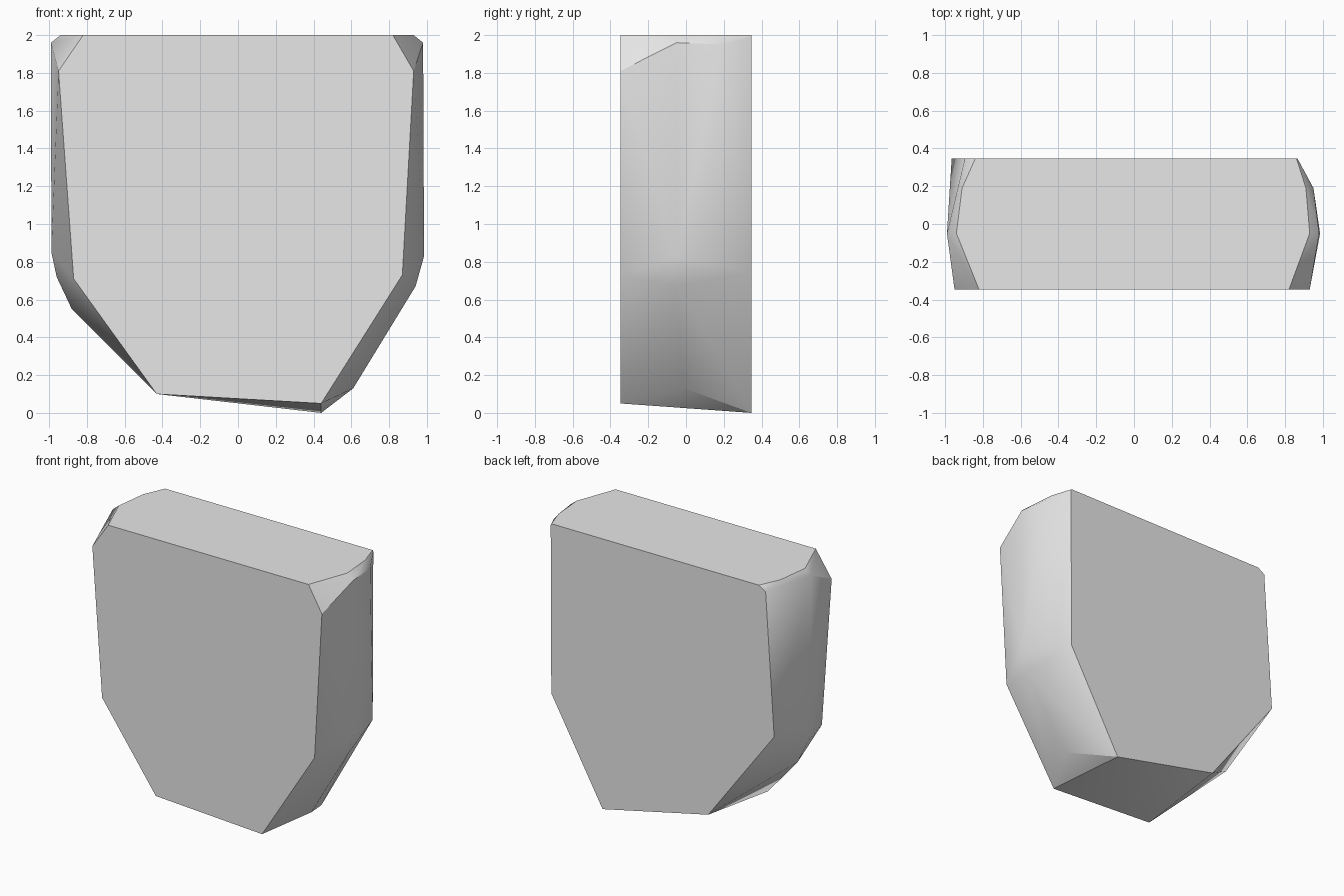
import bpy, bmesh, math

cube = bpy.data.objects.get("Cube")
if cube:
    bpy.data.objects.remove(cube, do_unlink=True)

# One grey stone material
stone = bpy.data.materials.new("stone_grey")
stone.use_nodes = True
grey = (0.8, 0.8, 0.8, 1)
stone.diffuse_color = grey
stone.node_tree.nodes["Principled BSDF"].inputs["Base Color"].default_value = grey

# Cross-sections (x, z) of the chipped block, keyed by depth y
half_depth = 0.347
sections = {
    # flat front face
    -half_depth: [(-0.82, 2), (-0.95, 1.81), (-0.87, 0.71), (-0.43, 0.1),
                  (0.44, 0.05), (0.87, 0.73), (0.93, 1.81), (0.82, 2)],
    # bulging middle ridge
    -0.05: [(-0.94, 2), (-0.99, 1.96), (-0.988, 0.85), (-0.96, 0.72), (-0.88, 0.55),
            (0.94, 0.67), (0.985, 0.83), (0.98, 1.96), (0.93, 2)],
    -0.01: [(0.61, 0.13)],
    # chipped top corners behind the ridge
    0.19: [(-0.91, 2), (0.95, 1.95), (0.91, 2)],
    # flat back face
    half_depth: [(-0.84, 2), (-0.895, 1.965), (-0.965, 0.91), (-0.425, 0.19),
                 (0.44, 0), (0.86, 0.745), (0.865, 1.99), (0.86, 2)],
}

# Wrap the sections in a single convex stone
bm = bmesh.new()
for y, outline in sections.items():
    for x, z in outline:
        bm.verts.new((x, y, z))
hull = bmesh.ops.convex_hull(bm, input=bm.verts[:])
loose = {v for v in hull["geom_interior"] + hull["geom_unused"]
         if isinstance(v, bmesh.types.BMVert) and not v.link_faces}
bmesh.ops.delete(bm, geom=list(loose), context="VERTS")
bmesh.ops.dissolve_limit(bm, angle_limit=math.radians(1), verts=bm.verts[:], edges=bm.edges[:])
bmesh.ops.recalc_face_normals(bm, faces=bm.faces[:])

mesh = bpy.data.meshes.new("stone_block")
bm.to_mesh(mesh)
bm.free()
mesh.materials.append(stone)
block = bpy.data.objects.new("stone_block", mesh)
bpy.context.collection.objects.link(block)

# Soft sides with crisp chipped edges
bpy.ops.object.select_all(action="DESELECT")
block.select_set(True)
bpy.context.view_layer.objects.active = block
bpy.ops.object.shade_smooth_by_angle(angle=math.radians(30))
